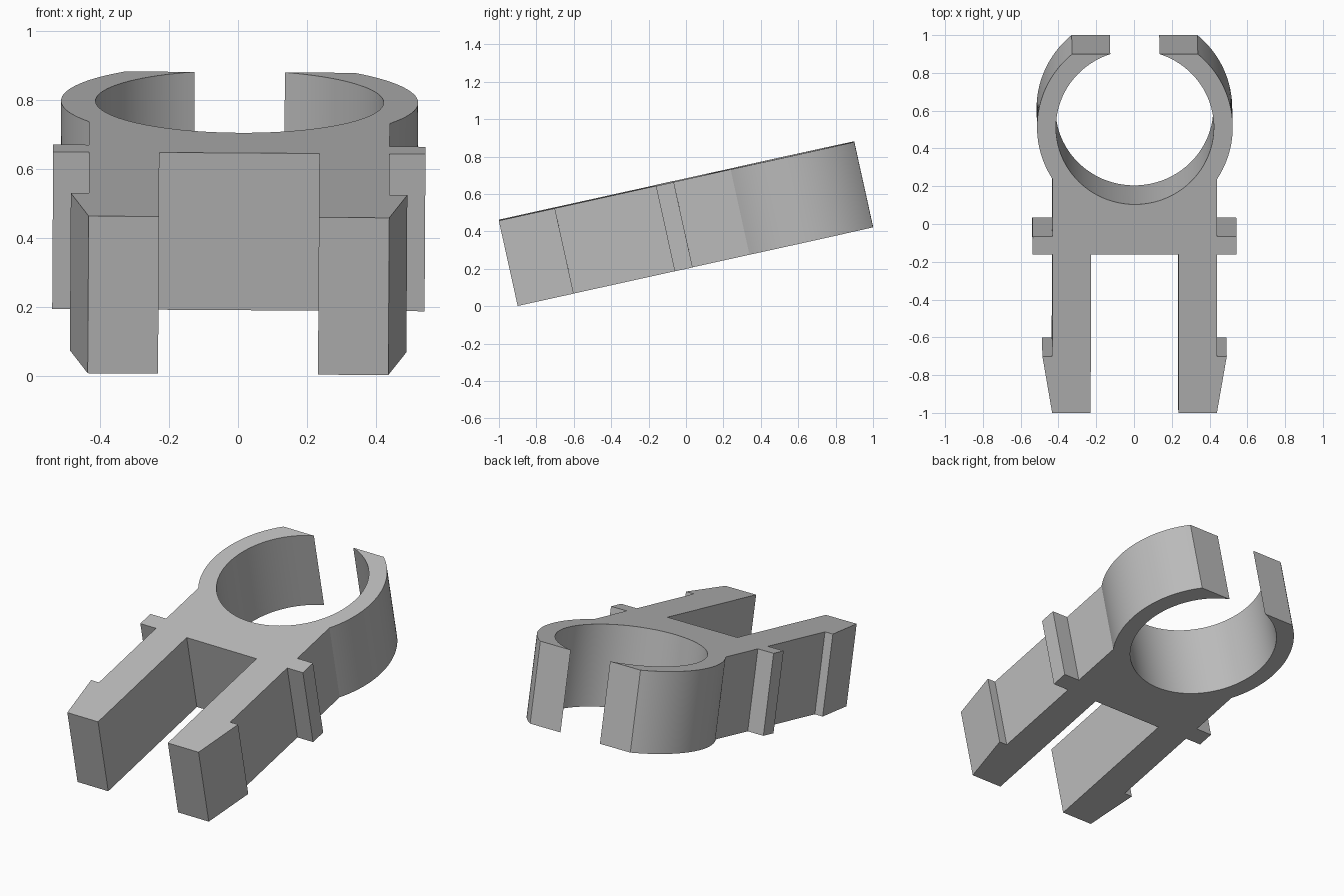
import bpy
import bmesh
from math import atan2, cos, sin, sqrt, radians
from mathutils import Matrix

cube = bpy.data.objects.get("Cube")
if cube:
    bpy.data.objects.remove(cube)

# Clip dimensions, measured in its own plane
THICK = 0.467
LENGTH = 1.946
SIDE = 0.436
RING_Y = 1.549
R_OUT, R_IN = 0.518, 0.418
STEPS = 40


def arc(radius, start, end):
    """Points on a ring-centred arc, angles from +x."""
    angles = [start + (end - start) * i / STEPS for i in range(STEPS + 1)]
    return [(radius * cos(a), RING_Y + radius * sin(a)) for a in angles]


# Right-hand half of the outline: prong, barb, stop lug, open ring
flat = LENGTH - RING_Y
half = [(0.232, 0.86), (0.232, 0), (SIDE, 0),
        (0.488, 0.307), (SIDE, 0.307),
        (SIDE, 0.86), (0.54, 0.86), (0.54, 0.958), (SIDE, 0.958)]
join = -sqrt(R_OUT ** 2 - SIDE ** 2)
half += arc(R_OUT, atan2(join, SIDE), atan2(flat, sqrt(R_OUT ** 2 - flat ** 2)))
half += arc(R_IN, atan2(flat, sqrt(R_IN ** 2 - flat ** 2)), -radians(90))

# Extrude the half outline and close it along the centre line
bm = bmesh.new()
outline = [(0, 0.86)] + half
bottom = [bm.verts.new((x, y, 0)) for x, y in outline]
top = [bm.verts.new((x, y, THICK)) for x, y in outline]
bm.faces.new(bottom[::-1])
bm.faces.new(top)
for i in range(len(outline) - 1):
    bm.faces.new((bottom[i], bottom[i + 1], top[i + 1], top[i]))

# Mirror the half across the centre line and weld
copy = bmesh.ops.duplicate(bm, geom=bm.verts[:] + bm.edges[:] + bm.faces[:])["geom"]
verts = [g for g in copy if isinstance(g, bmesh.types.BMVert)]
bmesh.ops.scale(bm, vec=(-1, 1, 1), verts=verts)
bmesh.ops.reverse_faces(bm, faces=[g for g in copy if isinstance(g, bmesh.types.BMFace)])
bmesh.ops.remove_doubles(bm, verts=bm.verts[:], dist=0.0005)
bmesh.ops.recalc_face_normals(bm, faces=bm.faces[:])

# Lean the clip so that its front edge rests on the ground
tilt = Matrix.Rotation(0.006, 4, 'Y') @ Matrix.Rotation(radians(12.46), 4, 'X')
bm.transform(Matrix.Translation((0, -0.9, 0.004)) @ tilt)

mesh = bpy.data.meshes.new("pipe_clip")
bm.to_mesh(mesh)
bm.free()
clip = bpy.data.objects.new("pipe_clip", mesh)
bpy.context.collection.objects.link(clip)

# Plain grey plastic
grey = bpy.data.materials.new("grey_plastic")
grey.use_nodes = True
colour = (0.5, 0.5, 0.5, 1)
grey.diffuse_color = colour
grey.node_tree.nodes["Principled BSDF"].inputs["Base Color"].default_value = colour
mesh.materials.append(grey)

bpy.ops.object.select_all(action='DESELECT')
clip.select_set(True)
bpy.context.view_layer.objects.active = clip
bpy.ops.object.shade_smooth_by_angle(angle=radians(20))
